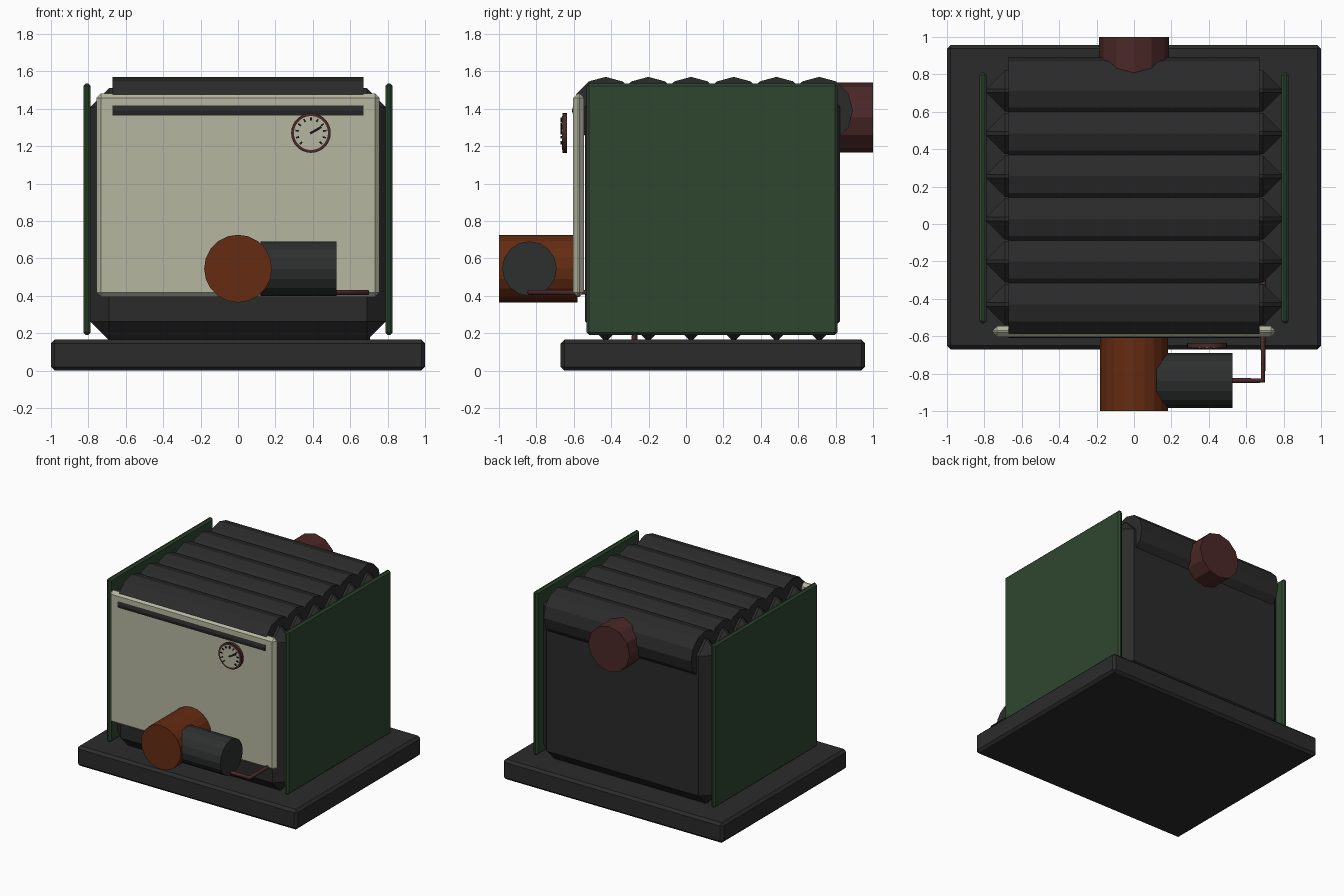
import bpy, math
from mathutils import Vector

if "Cube" in bpy.data.objects:
    bpy.data.objects.remove(bpy.data.objects["Cube"])


def material(name, rgb):
    m = bpy.data.materials.new(name)
    m.diffuse_color = (*rgb, 1)
    m.use_nodes = True
    m.node_tree.nodes["Principled BSDF"].inputs["Base Color"].default_value = m.diffuse_color
    return m


IRON = material("cast iron", (0.024, 0.024, 0.024))
CREAM = material("cream enamel", (0.46, 0.47, 0.35))
GREEN = material("dark green", (0.028, 0.062, 0.029))
ORANGE = material("burnt orange", (0.13, 0.025, 0.006))
RED = material("oxide red", (0.07, 0.021, 0.021))
STEEL = material("motor grey", (0.027, 0.029, 0.029))
BLACK = material("black", (0.008, 0.008, 0.008))


def box(name, lo, hi, mat, bevel=0.0, turn=0.0):
    lo, hi = Vector(lo), Vector(hi)
    bpy.ops.mesh.primitive_cube_add(size=1, location=(lo + hi) / 2)
    o = bpy.context.object
    o.name = name
    for v in o.data.vertices:
        v.co = v.co * (hi - lo)
    o.rotation_euler.y = turn
    o.data.materials.append(mat)
    if bevel:
        b = o.modifiers.new("Bevel", "BEVEL")
        b.width = bevel
        b.segments = 1
        b.limit_method = "NONE"
    return o


def cyl(name, a, b, r, sides, mat):
    # cylinder between two points
    a, b = Vector(a), Vector(b)
    d = b - a
    rot = (math.pi / 2, 0, 0) if abs(d.y) > abs(d.x) else (0, math.pi / 2, 0)
    bpy.ops.mesh.primitive_cylinder_add(vertices=sides, radius=r, depth=d.length,
                                        location=(a + b) / 2, rotation=rot)
    o = bpy.context.object
    o.name = name
    o.data.materials.append(mat)
    return o


# plinth
box("base", (-1, -0.67, 0), (1, 0.957, 0.165), IRON, 0.02)

# six cast sections, each with a round header along the top
for i in range(6):
    y = -0.43 + i * 0.2285
    box(f"section_{i + 1}", (-0.79, y - 0.11, 0.163), (0.79, y + 0.11, 1.51), IRON, 0.1)
    cyl(f"section_header_{i + 1}", (-0.67, y, 1.39), (0.67, y, 1.39), 0.18, 12, IRON)

# casing panels
for name, x0, x1 in (("left", -0.827, -0.788), ("right", 0.788, 0.827)):
    box(name + "_side_panel", (x0, -0.532, 0.19), (x1, 0.81, 1.535), GREEN, 0.014)
box("front_panel", (-0.757, -0.603, 0.393), (0.757, -0.545, 1.482), CREAM, 0.025)

# flue outlet, burner and motor
cyl("flue_outlet", (0, 0.62, 1.353), (0, 1.0, 1.353), 0.187, 12, RED)
cyl("burner_body", (0, -1.0, 0.545), (0, -0.58, 0.545), 0.181, 20, ORANGE)
cyl("burner_motor", (0.12, -0.837, 0.545), (0.527, -0.837, 0.545), 0.146, 16, STEEL)

# fuel pipe
curve = bpy.data.curves.new("fuel_pipe", "CURVE")
curve.dimensions = "3D"
curve.bevel_depth = 0.016
curve.bevel_resolution = 1
curve.use_fill_caps = True
points = [(0.42, -0.837, 0.418), (0.69, -0.837, 0.418), (0.69, -0.275, 0.418), (0.69, -0.275, 0.15)]
spline = curve.splines.new("POLY")
spline.points.add(len(points) - 1)
for p, co in zip(spline.points, points):
    p.co = (*co, 1)
curve.materials.append(RED)
bpy.context.collection.objects.link(bpy.data.objects.new("fuel_pipe", curve))

# gauge with dial, ticks and needle
gx, gz = 0.39, 1.27
cyl("gauge_case", (gx, -0.66, gz), (gx, -0.636, gz), 0.106, 28, RED)
cyl("gauge_dial", (gx, -0.664, gz), (gx, -0.655, gz), 0.091, 28, CREAM)


def hand(name, angle, r0, r1, w):
    # thin bar pointing out from the dial centre, angle clockwise from up
    m = (r0 + r1) / 2
    x, z = gx + m * math.sin(angle), gz + m * math.cos(angle)
    h = (r1 - r0) / 2
    box(name, (x - w / 2, -0.671, z - h), (x + w / 2, -0.663, z + h), BLACK, 0, angle)


for i in range(11):
    hand(f"gauge_tick_{i + 1}", math.radians(-135 + 27 * i), 0.066, 0.084, 0.009)
hand("gauge_needle", math.radians(60), -0.005, 0.065, 0.013)
